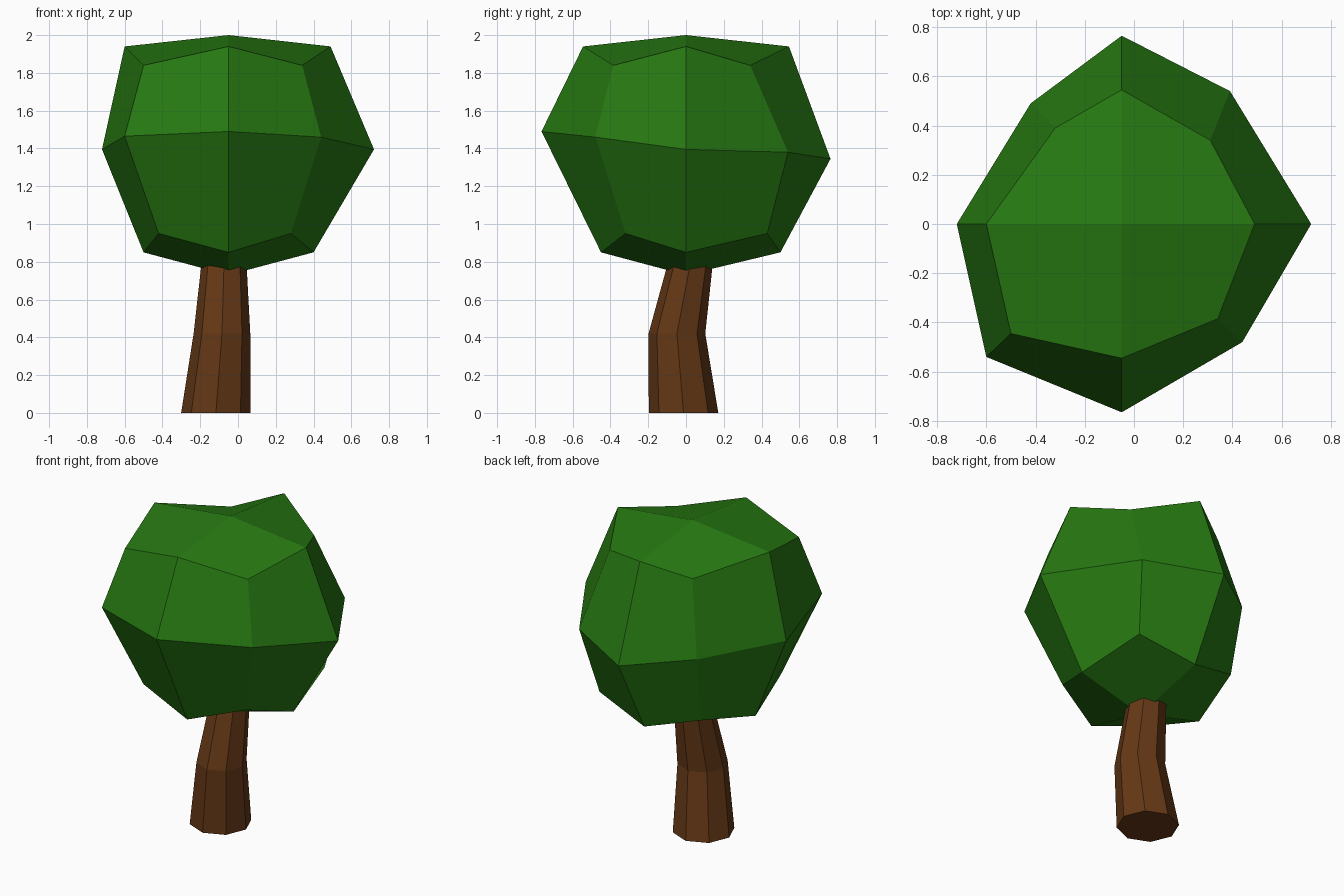
import bpy, bmesh, math

if "Cube" in bpy.data.objects:
    bpy.data.objects.remove(bpy.data.objects["Cube"])


def finish(bm, name, color):
    bmesh.ops.recalc_face_normals(bm, faces=bm.faces)
    mesh = bpy.data.meshes.new(name)
    bm.to_mesh(mesh)
    bm.free()
    mat = bpy.data.materials.new(name + "_color")
    mat.diffuse_color = color
    mat.use_nodes = True
    mat.node_tree.nodes["Principled BSDF"].inputs["Base Color"].default_value = mat.diffuse_color
    mesh.materials.append(mat)
    obj = bpy.data.objects.new(name, mesh)
    bpy.context.collection.objects.link(obj)
    return obj


def bridge(bm, a, b):
    n = len(a)
    for i in range(n):
        j = (i + 1) % n
        bm.faces.new((a[i], a[j], b[j], b[i]))


# Trunk: bent, tapering octagonal column (centre x, y, z, radius)
bm = bmesh.new()
sections = [(-0.117, -0.013, 0.0, 0.184), (-0.085, -0.048, 0.42, 0.15),
            (-0.073, 0.030, 0.83, 0.116)]
rings = []
for cx, cy, z, r in sections:
    rings.append([bm.verts.new((cx + r * math.cos(k * math.pi / 4),
                                cy + r * math.sin(k * math.pi / 4), z))
                  for k in range(8)])
for lower, upper in zip(rings, rings[1:]):
    bridge(bm, lower, upper)
bm.faces.new(rings[0])
bm.faces.new(rings[-1])
finish(bm, "trunk", (0.13, 0.04, 0.008, 1))

# Crown: irregular rounded cube, three rings of eight running
# right, back right, back, back left, left, front left, front, front right
bm = bmesh.new()
low = [(0.40, 0), (0.32, 0.43), (-0.05, 0.50), (-0.40, 0.41),
       (-0.50, 0), (-0.42, -0.37), (-0.05, -0.45), (0.28, -0.32)]
mid = [(0.72, 0, 1.395), (0.39, 0.54, 1.38), (-0.05, 0.765, 1.345),
       (-0.42, 0.49, 1.38), (-0.72, 0, 1.395), (-0.60, -0.54, 1.465),
       (-0.05, -0.765, 1.49), (0.44, -0.48, 1.46)]
high = [(0.49, 0), (0.31, 0.34), (-0.05, 0.545), (-0.32, 0.39),
        (-0.60, 0), (-0.50, -0.445), (-0.05, -0.545), (0.34, -0.385)]
low = [bm.verts.new((x, y, 0.95 if i % 2 else 0.85)) for i, (x, y) in enumerate(low)]
mid = [bm.verts.new(p) for p in mid]
high = [bm.verts.new((x, y, 1.84 if i % 2 else 1.94)) for i, (x, y) in enumerate(high)]
bridge(bm, low, mid)
bridge(bm, mid, high)
for ring, z in ((low, 0.73), (high, 2.0)):
    pole = bm.verts.new((-0.05, 0, z))
    for i in range(0, 8, 2):
        bm.faces.new((pole, ring[i], ring[i + 1], ring[(i + 2) % 8]))
finish(bm, "crown", (0.02, 0.19, 0.006, 1))
